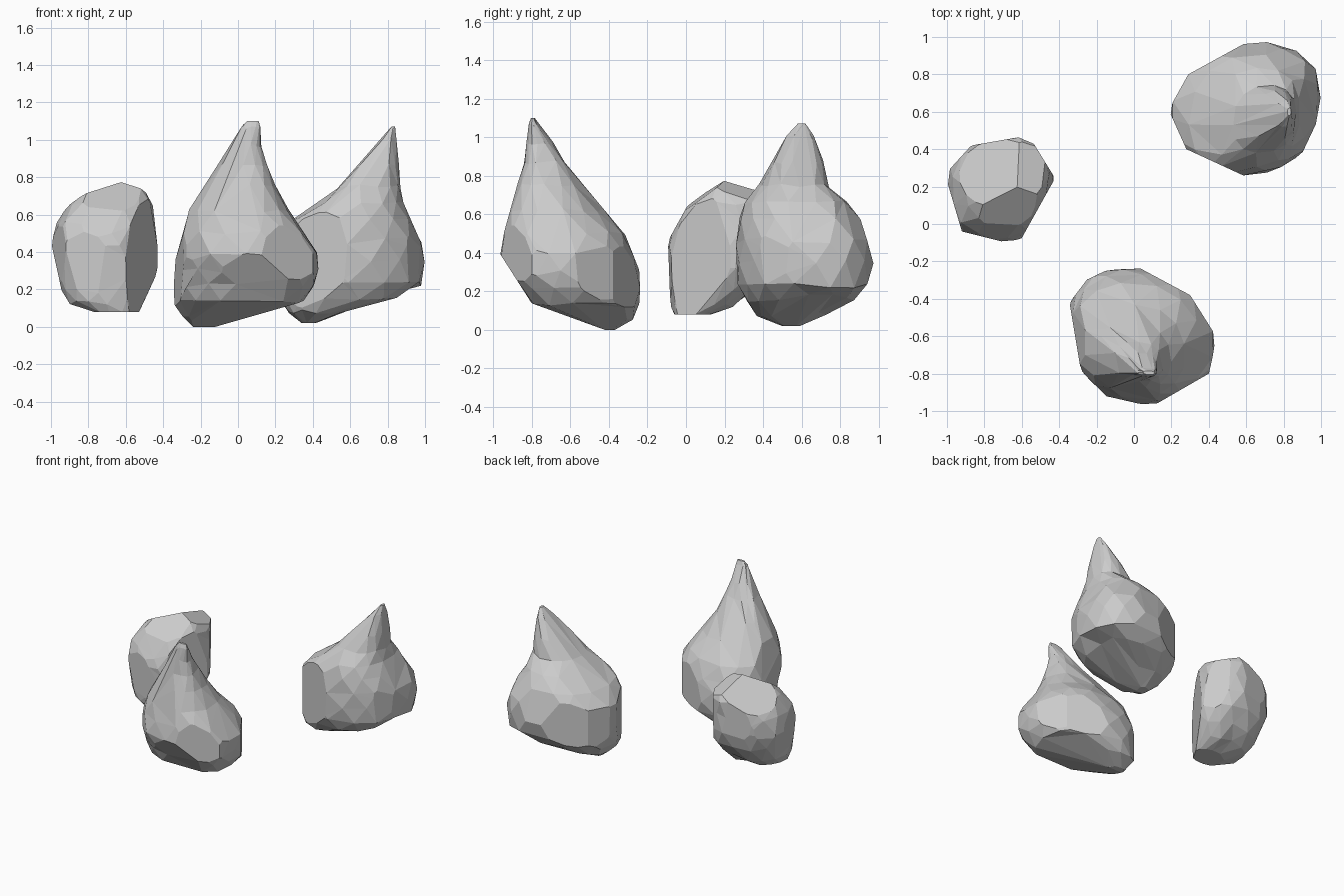
import bpy, bmesh, math, random
from mathutils import Vector

SIDES = 14


def power(v, p):
    return math.copysign(abs(v) ** p, v)


def chop(bm, point, normal):
    """Slice a flat chip off the rock on the side the normal points to."""
    bmesh.ops.bisect_plane(bm, geom=bm.verts[:] + bm.edges[:] + bm.faces[:], dist=1e-5,
                           plane_co=point, plane_no=normal, clear_outer=True)
    bmesh.ops.holes_fill(bm, edges=[e for e in bm.edges if e.is_boundary], sides=0)


def rock(name, levels, lean, seed, walls=(), chips=(), dents=(), jitter=0.02):
    """Faceted boulder lofted through levels of (z, x_min, x_max, y_min, y_max).
    walls: upright cuts through plan points (x0, y0, x1, y1), counter-clockwise.
    chips: free cuts as (point, normal). dents: soft pushes as (point, radius, push)."""
    rng = random.Random(seed)
    bm = bmesh.new()
    rings = []
    for i, (z, x0, x1, y0, y1) in enumerate(levels):
        ring = []
        inner = 0 < i < len(levels) - 1
        for k in range(SIDES):
            t = 2 * math.pi * (k + 0.5 * (i % 2)) / SIDES
            s = 1.01 + (rng.uniform(-jitter, jitter) if inner else 0)
            x = (x0 + x1) / 2 + s * (x1 - x0) / 2 * power(math.cos(t), 0.84)
            y = (y0 + y1) / 2 + s * (y1 - y0) / 2 * power(math.sin(t + lean), 0.84)
            dz = rng.uniform(-0.012, 0.012) if inner else 0
            ring.append(bm.verts.new((x, y, z + dz)))
        rings.append(ring)
    # Triangulated skin between the staggered rings
    for i in range(len(rings) - 1):
        a, b = rings[i], rings[i + 1]
        for k in range(SIDES):
            n = (k + 1) % SIDES
            if i % 2 == 0:
                bm.faces.new((a[k], a[n], b[k]))
                bm.faces.new((a[n], b[n], b[k]))
            else:
                bm.faces.new((a[k], a[n], b[n]))
                bm.faces.new((a[k], b[n], b[k]))
    bm.faces.new(rings[0][::-1])
    bm.faces.new(rings[-1])
    # Hollows
    for point, radius, push in dents:
        for v in bm.verts:
            fall = 1 - (v.co - Vector(point)).length / radius
            if fall > 0:
                v.co += Vector(push) * min(1, 1.5 * fall)
    # Chipped flat facets
    for x0, y0, x1, y1 in walls:
        chop(bm, (x0, y0, 0.3), (y1 - y0, x0 - x1, 0))
    for point, normal in chips:
        chop(bm, point, normal)
    # Merge nearly flat neighbours into broad facets
    bmesh.ops.dissolve_limit(bm, angle_limit=math.radians(11),
                             verts=bm.verts[:], edges=bm.edges[:])
    bmesh.ops.triangulate(bm, faces=[f for f in bm.faces if len(f.verts) > 4])
    bmesh.ops.recalc_face_normals(bm, faces=bm.faces[:])
    me = bpy.data.meshes.new(name)
    bm.to_mesh(me)
    bm.free()
    ob = bpy.data.objects.new(name, me)
    bpy.context.collection.objects.link(ob)
    return ob


# Small rounded boulder with a sloping flat top
rock("small_boulder", [
    (0.08, -0.78, -0.53, -0.06, 0.13),
    (0.13, -0.90, -0.50, -0.075, 0.25),
    (0.20, -0.94, -0.46, -0.085, 0.34),
    (0.31, -0.97, -0.43, -0.09, 0.42),
    (0.43, -1.00, -0.43, -0.095, 0.46),
    (0.55, -0.97, -0.44, -0.06, 0.46),
    (0.66, -0.90, -0.46, 0.00, 0.46),
    (0.74, -0.82, -0.50, 0.10, 0.42),
    (0.79, -0.70, -0.58, 0.16, 0.30)], 0.08, 3,
    walls=[(-0.60, -0.075, -0.43, 0.23), (-0.45, 0.29, -0.53, 0.42),
           (-0.64, 0.46, -0.87, 0.42), (-0.87, 0.42, -0.97, 0.31),
           (-1.00, 0.23, -0.92, -0.04), (-0.92, -0.04, -0.70, -0.095)],
    chips=[((-0.64, 0.20, 0.765), (-0.48, 0.32, 1)),
           ((-0.70, 0.0, 0.63), (0.05, -0.6, 0.8)),
           ((-0.70, -0.1, 0.45), (0, -0.87, 0.48)),
           ((-0.62, 0.22, 0.765), (0.38, 0.25, 0.9))])

# Tall pointed rock at the front, with a slanted flat underside
rock("front_spire_rock", [
    (0.00, -0.24, -0.12, -0.46, -0.37),
    (0.06, -0.30, 0.08, -0.63, -0.28),
    (0.135, -0.34, 0.35, -0.82, -0.25),
    (0.22, -0.345, 0.41, -0.87, -0.235),
    (0.31, -0.34, 0.43, -0.93, -0.24),
    (0.39, -0.335, 0.42, -0.965, -0.27),
    (0.50, -0.31, 0.36, -0.94, -0.32),
    (0.62, -0.26, 0.27, -0.91, -0.43),
    (0.75, -0.185, 0.20, -0.87, -0.54),
    (0.87, -0.10, 0.155, -0.84, -0.63),
    (0.97, -0.035, 0.125, -0.825, -0.69),
    (1.07, 0.02, 0.12, -0.815, -0.77),
    (1.10, 0.05, 0.11, -0.805, -0.785)], -0.14, 8,
    walls=[(0.14, -0.95, 0.40, -0.80), (0.40, -0.80, 0.43, -0.67),
           (0.42, -0.57, 0.30, -0.38), (0.30, -0.38, 0.02, -0.23),
           (-0.20, -0.23, -0.345, -0.42), (-0.345, -0.42, -0.285, -0.78),
           (-0.285, -0.78, -0.15, -0.93)],
    chips=[((0, -0.80, 0.137), (0, -0.137, -0.38)),
           ((0, -0.80, 0.137), (0, -0.25, -0.16))])

# Wide rock at the back, its horn leaning to the right, hollow under one side
rock("back_horn_rock", [
    (0.02, 0.34, 0.42, 0.50, 0.59),
    (0.08, 0.27, 0.56, 0.37, 0.73),
    (0.15, 0.23, 0.88, 0.31, 0.87),
    (0.23, 0.20, 0.98, 0.27, 0.95),
    (0.35, 0.19, 1.00, 0.26, 0.97),
    (0.46, 0.21, 0.98, 0.26, 0.95),
    (0.57, 0.30, 0.93, 0.27, 0.90),
    (0.66, 0.43, 0.885, 0.31, 0.83),
    (0.75, 0.53, 0.87, 0.38, 0.74),
    (0.87, 0.65, 0.86, 0.44, 0.71),
    (1.00, 0.76, 0.85, 0.52, 0.66),
    (1.07, 0.82, 0.84, 0.58, 0.62)], 0.12, 5,
    walls=[(0.19, 0.60, 0.28, 0.40), (0.28, 0.40, 0.54, 0.28),
           (0.80, 0.28, 0.90, 0.38), (0.90, 0.38, 0.98, 0.55),
           (0.60, 0.97, 0.29, 0.80), (0.29, 0.80, 0.19, 0.62)],
    dents=[((0.82, 0.66, 0.13), 0.2, (-0.04, 0, 0.04))])
